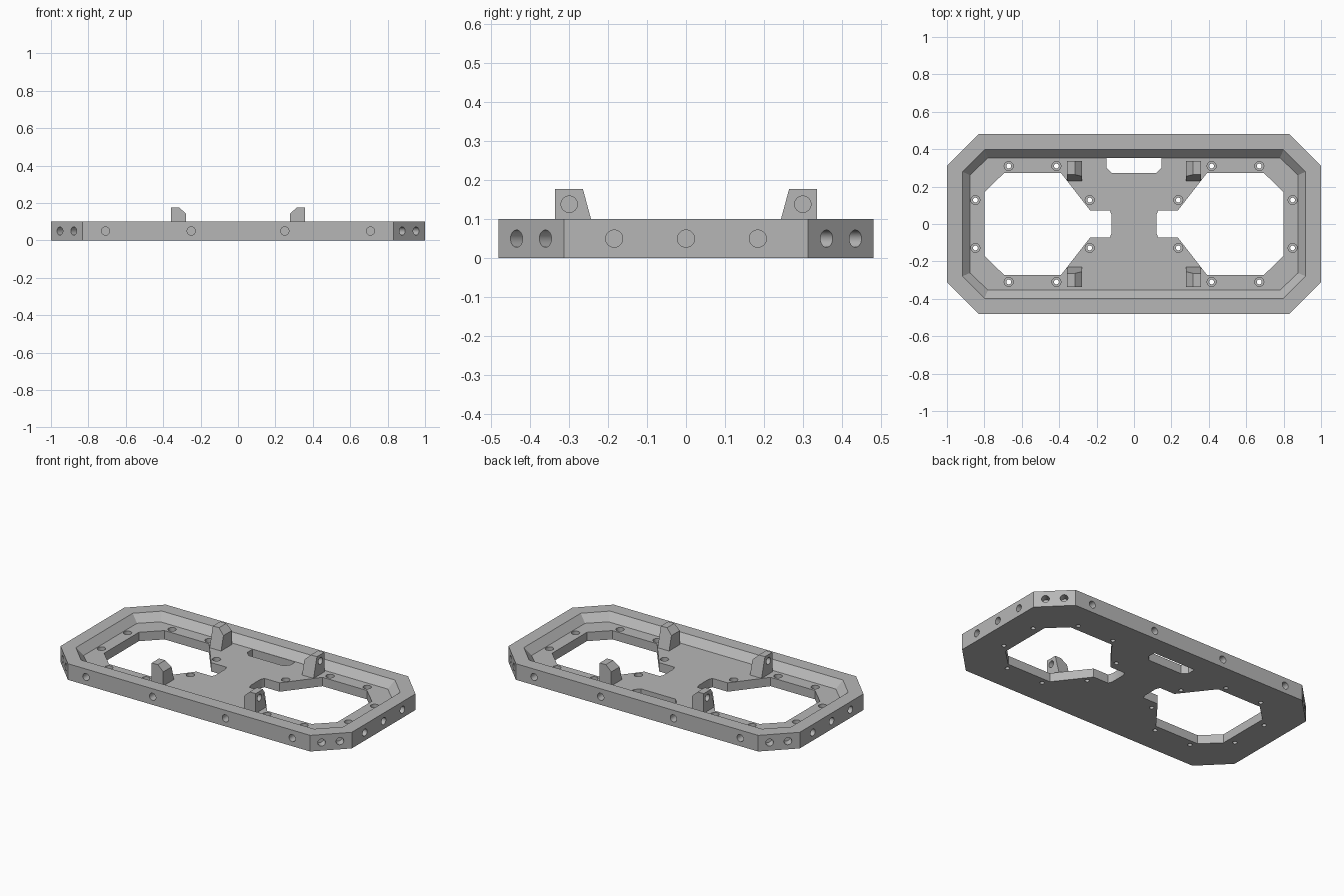
import bpy, bmesh, math
from mathutils import Matrix, Vector

if "Cube" in bpy.data.objects:
    bpy.data.objects.remove(bpy.data.objects["Cube"])

TOP, FLOOR = 0.10, 0.055

grey = bpy.data.materials.new("matte grey")
grey.diffuse_color = (0.47, 0.47, 0.47, 1)
grey.use_nodes = True
grey.node_tree.nodes["Principled BSDF"].inputs["Base Color"].default_value = grey.diffuse_color


def octagon(x, y, cx, cy):
    """Rectangle of half size x, y with corners cut at cx (along x) and cy (along y)."""
    return [(cx, -y), (x, -cy), (x, cy), (cx, y), (-cx, y), (-x, cy), (-x, -cy), (-cx, -y)]


def circle(r, n=32):
    return [(r * math.cos(2 * math.pi * i / n), r * math.sin(2 * math.pi * i / n)) for i in range(n)]


def loft(bm, rings, matrix=Matrix()):
    """Closed solid through a list of (outline, height) rings."""
    loops = [[bm.verts.new(matrix @ Vector((x, y, z))) for x, y in pts] for pts, z in rings]
    n = len(loops[0])
    faces = [bm.faces.new(loops[0][::-1]), bm.faces.new(loops[-1])]
    for a, b in zip(loops, loops[1:]):
        for i in range(n):
            j = (i + 1) % n
            faces.append(bm.faces.new((a[i], a[j], b[j], b[i])))
    bmesh.ops.recalc_face_normals(bm, faces=faces)


def finish(bm, name):
    mesh = bpy.data.meshes.new(name)
    bm.to_mesh(mesh)
    bm.free()
    mesh.materials.append(grey)
    ob = bpy.data.objects.new(name, mesh)
    bpy.context.collection.objects.link(ob)
    return ob


def cut(ob, bm):
    """Subtract the solids in bm from ob."""
    cutter = finish(bm, "cutter")
    cutter.hide_render = True
    mod = ob.modifiers.new("cut", 'BOOLEAN')
    mod.operation, mod.solver, mod.object = 'DIFFERENCE', 'EXACT', cutter
    bpy.context.view_layer.objects.active = ob
    bpy.ops.object.modifier_apply(modifier=mod.name)
    bpy.data.objects.remove(cutter)


def blind_hole(bm, point, normal, r, depth):
    """Drill inward from a surface point against its outward normal."""
    rot = Vector(normal).to_track_quat('Z', 'Y').to_matrix().to_4x4()
    loft(bm, [(circle(r), -depth), (circle(r), 0.02)], Matrix.Translation(point) @ rot)


def smooth(ob):
    bpy.ops.object.select_all(action='DESELECT')
    ob.select_set(True)
    bpy.context.view_layer.objects.active = ob
    bpy.ops.object.shade_smooth_by_angle(angle=math.radians(25))


SIGNS = [(sx, sy) for sx in (-1, 1) for sy in (-1, 1)]

# Tray body
bm = bmesh.new()
outline = octagon(1, 0.48, 0.832, 0.312)
loft(bm, [(outline, 0), (outline, TOP)])
tray = finish(bm, "tray")

# Recess with sloping walls, carried straight up above the rim
bm = bmesh.new()
rim = octagon(0.918, 0.397, 0.80, 0.279)
loft(bm, [(octagon(0.877, 0.354, 0.78, 0.262), FLOOR), (rim, TOP), (rim, TOP + 0.05)])
cut(tray, bm)

# Two large windows and the cable slot
bm = bmesh.new()
half = [(0.12, 0.05), (0.13, 0.073), (0.235, 0.073), (0.39, 0.272), (0.695, 0.272), (0.80, 0.17)]
window = half + [(x, -y) for x, y in half[::-1]]
for s in (-1, 1):
    pts = [(s * x, y) for x, y in window]
    loft(bm, [(pts, -0.05), (pts, 0.08)])
slot = [(-0.147, 0.3525), (-0.147, 0.302), (-0.118, 0.272),
        (0.118, 0.272), (0.147, 0.302), (0.147, 0.3525)]
loft(bm, [(slot, -0.05), (slot, 0.08)])

# Stepped screw holes in the floor
for sx, sy in SIGNS:
    for x, y in ((0.67, 0.31), (0.415, 0.31), (0.848, 0.128), (0.237, 0.128)):
        loft(bm, [(circle(0.013), -0.02), (circle(0.013), 0.03),
                  (circle(0.024), 0.03), (circle(0.024), 0.08)],
             Matrix.Translation((sx * x, sy * y, 0)))
cut(tray, bm)

# Blind holes around the outer walls
bm = bmesh.new()
for s in (-1, 1):
    for x in (-0.708, -0.25, 0.25, 0.708):
        blind_hole(bm, (x, s * 0.48, 0.05), (0, s, 0), 0.022, 0.05)
    for y in (-0.184, 0, 0.184):
        blind_hole(bm, (s, y, 0.05), (s, 0, 0), 0.022, 0.05)
for sx, sy in SIGNS:
    for x in (0.878, 0.952):
        blind_hole(bm, (sx * x, sy * (1.312 - x), 0.05), (sx, sy, 0), 0.022, 0.05)
cut(tray, bm)
smooth(tray)

# Four posts: chamfered toward the middle, sloped on the inner side, drilled outside
PROFILE = [(0.357, FLOOR - 0.005), (0.357, 0.177), (0.315, 0.177), (0.278, 0.142), (0.278, FLOOR - 0.005)]
for sx, sy in SIGNS:
    bm = bmesh.new()
    outer = [bm.verts.new((sx * x, sy * 0.336, z)) for x, z in PROFILE]
    inner = [bm.verts.new((sx * x, sy * (0.265 - 0.27 * (z - 0.177) * -1
                                         + 0.54 * (0.177 - z)), z)) for x, z in PROFILE]
    for v, (x, z) in zip(inner, PROFILE):
        v.co.y = sy * (0.264 - 0.27 * (0.177 - z))
    bm.faces.new(outer)
    bm.faces.new(inner[::-1])
    for i in range(5):
        j = (i + 1) % 5
        bm.faces.new((outer[i], inner[i], inner[j], outer[j]))
    bmesh.ops.recalc_face_normals(bm, faces=bm.faces[:])
    post = finish(bm, ("back" if sy > 0 else "front") + ("_right" if sx > 0 else "_left") + "_post")
    bm = bmesh.new()
    blind_hole(bm, (sx * 0.357, sy * 0.299, 0.138), (sx, 0, 0), 0.021, 0.045)
    cut(post, bm)
    smooth(post)
